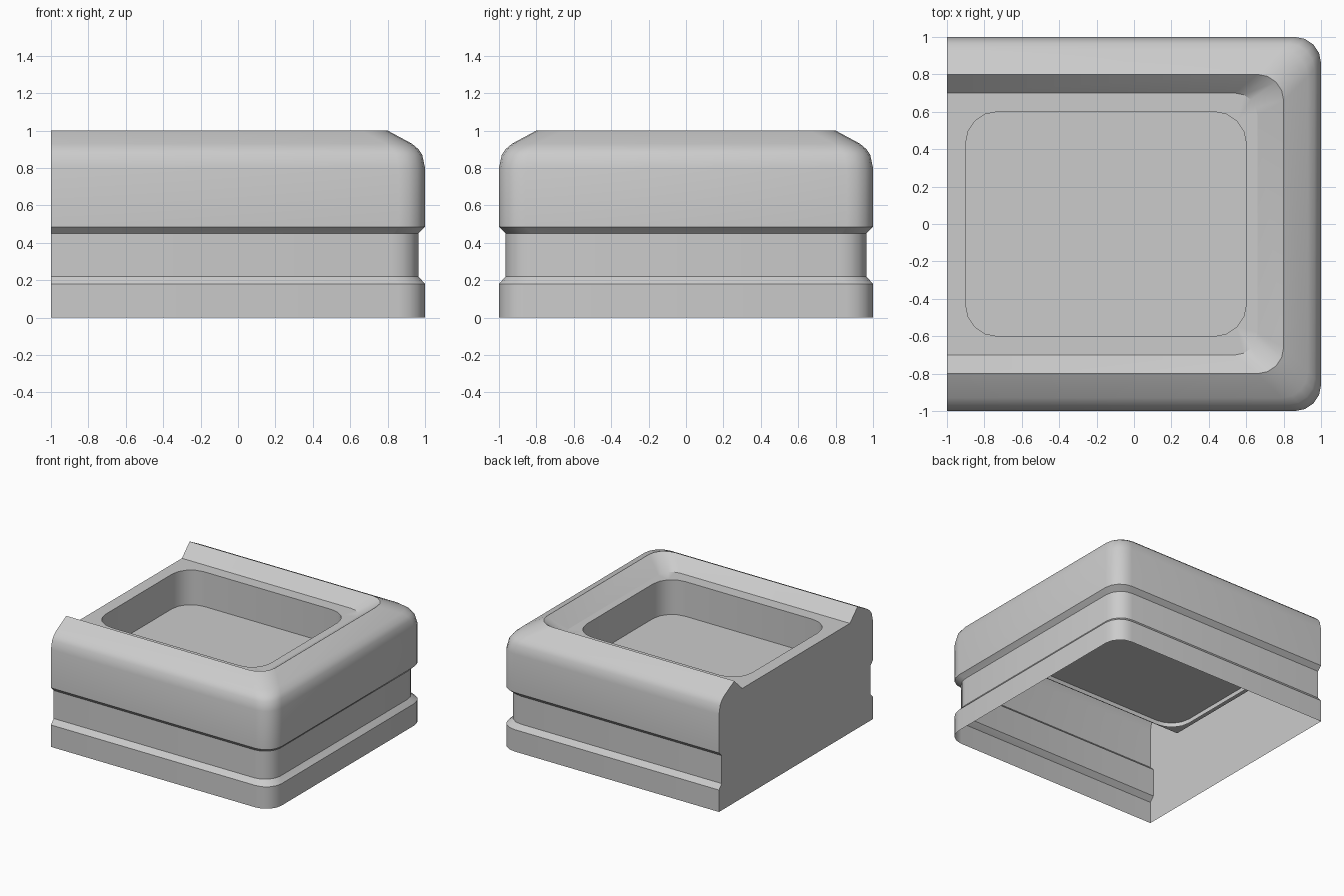
import bpy, bmesh
from math import sin, cos, pi

cube = bpy.data.objects.get("Cube")
if cube:
    bpy.data.objects.remove(cube)

grey = bpy.data.materials.new("light_grey")
grey.use_nodes = True
colour = (0.6, 0.6, 0.6, 1)
grey.diffuse_color = colour
grey.node_tree.nodes["Principled BSDF"].inputs["Base Color"].default_value = colour

STEPS = 4


def arc(cx, cy, r, start):
    """Quarter circle, counter-clockwise."""
    angles = [start + pi / 2 * i / STEPS for i in range(STEPS + 1)]
    return [(cx + r * cos(a), cy + r * sin(a)) for a in angles]


def ring(bm, points, z):
    return [bm.verts.new((x, y, z)) for x, y in points]


def u_ring(bm, x, y, z, r):
    """Open loop around three sides, ending on the flat side."""
    pts = [(-1, -y)] + arc(x - r, r - y, r, -pi / 2) + arc(x - r, y - r, r, 0) + [(-1, y)]
    return ring(bm, pts, z)


def bridge(bm, a, b, closed=False):
    n = len(a)
    for i in range(n if closed else n - 1):
        j = (i + 1) % n
        bm.faces.new((a[i], a[j], b[j], b[i]))


def edges_of(bm, loop):
    pairs = zip(loop, loop[1:] + loop[:1])
    return [bm.edges.get(p) or bm.edges.new(p) for p in pairs]


def finish(bm, name):
    """Turn the bmesh into a shaded object."""
    mesh = bpy.data.meshes.new(name)
    bm.to_mesh(mesh)
    bm.free()
    mesh.materials.append(grey)
    obj = bpy.data.objects.new(name, mesh)
    bpy.context.collection.objects.link(obj)
    bpy.ops.object.select_all(action='DESELECT')
    bpy.context.view_layer.objects.active = obj
    obj.select_set(True)
    bpy.ops.object.shade_smooth_by_angle(angle=0.55)


bm = bmesh.new()

# Outer shell: base band, recessed groove, rounded shoulder, raised lip
profile = [(1, 0), (1, 0.18), (0.965, 0.22), (0.965, 0.45), (1, 0.485), (1, 0.8),
           (0.985, 0.87), (0.965, 0.9), (0.93, 0.93), (0.8, 1)]
rings = [u_ring(bm, d, d, z, 0.14) for d, z in profile]
rings.append(u_ring(bm, 0.66, 0.7, 0.9, 0.12))
for low, high in zip(rings, rings[1:]):
    bridge(bm, low, high)

# Flat closed end
bm.faces.new([r[-1] for r in rings] + [r[0] for r in reversed(rings)])

# Rounded pocket walls, running a little below the floor panel
R = 0.17
x0, x1, h = -0.9, 0.6, 0.6
outline = (arc(x1 - R, R - h, R, -pi / 2) + arc(x1 - R, h - R, R, 0)
           + arc(x0 + R, h - R, R, pi / 2) + arc(x0 + R, R - h, R, pi))
rim = ring(bm, outline, 0.9)
bridge(bm, rim, ring(bm, outline, 0.58), closed=True)

# Deck around the pocket
bmesh.ops.triangle_fill(bm, use_beauty=True, normal=(0, 0, 1),
                        edges=edges_of(bm, rings[-1]) + edges_of(bm, rim))
bmesh.ops.recalc_face_normals(bm, faces=bm.faces)
deck = next(f for f in bm.faces if all(abs(v.co.z - 0.9) < 0.001 for v in f.verts))
if deck.normal.z < 0:
    bmesh.ops.reverse_faces(bm, faces=bm.faces)
finish(bm, "block_shell")

# Square-cornered floor panel, wider than the pocket
bm = bmesh.new()
px0, px1, py = -0.97, 0.67, 0.65
bm.faces.new(ring(bm, [(px0, -py), (px1, -py), (px1, py), (px0, py)], 0.615))
finish(bm, "pocket_floor")
